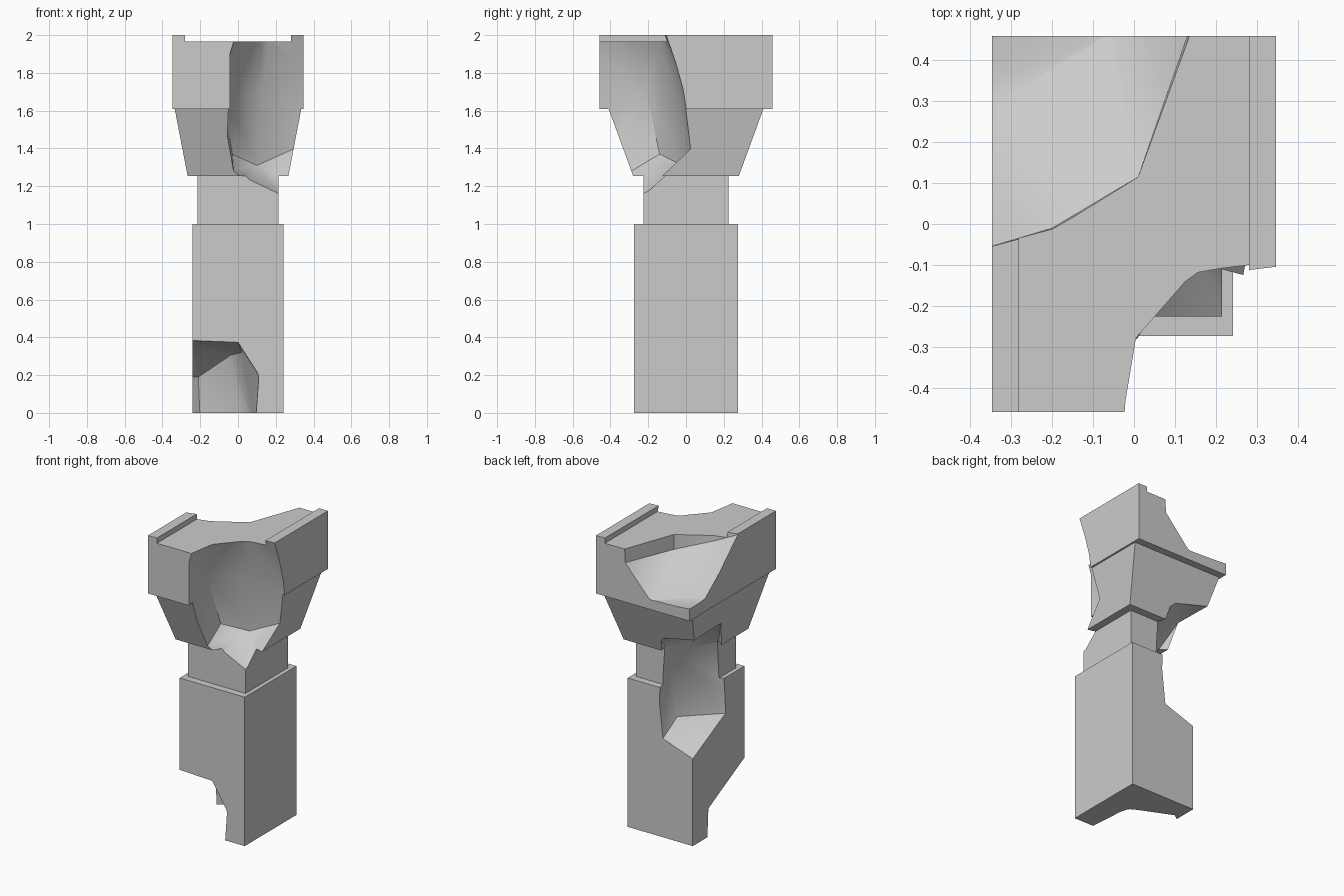
import bpy, bmesh, math


def finish(name, bm):
    bmesh.ops.recalc_face_normals(bm, faces=bm.faces[:])
    me = bpy.data.meshes.new(name)
    bm.to_mesh(me)
    bm.free()
    ob = bpy.data.objects.new(name, me)
    bpy.context.collection.objects.link(ob)
    return ob


def stacked_block(name, rings):
    """Rectangular rings (half x, half y, z) joined into a closed solid."""
    bm = bmesh.new()
    loops = [[bm.verts.new((sx * hx, sy * hy, z))
              for sx, sy in ((-1, -1), (1, -1), (1, 1), (-1, 1))]
             for hx, hy, z in rings]
    for a, b in zip(loops, loops[1:]):
        for i in range(4):
            j = (i + 1) % 4
            bm.faces.new((a[i], a[j], b[j], b[i]))
    bm.faces.new(loops[0][::-1])
    bm.faces.new(loops[-1])
    return finish(name, bm)


def chip(name, points):
    """Convex chunk that is knocked out of the pillar."""
    bm = bmesh.new()
    for p in points:
        bm.verts.new(p)
    bmesh.ops.convex_hull(bm, input=bm.verts[:])
    loose = [v for v in bm.verts if not v.link_faces]
    bmesh.ops.delete(bm, geom=loose, context='VERTS')
    return finish(name, bm)


# Pillar: shaft, neck, flared capital and cap block
pillar = stacked_block("broken_pillar", [
    (0.242, 0.274, 0), (0.242, 0.274, 1.0),
    (0.215, 0.226, 1.0), (0.215, 0.226, 1.255),
    (0.267, 0.28, 1.255), (0.335, 0.41, 1.61),
    (0.347, 0.459, 1.61), (0.347, 0.459, 2.0)])

# Channel between the two top rails
channel = stacked_block("channel_cutter", [(0.281, 0.6, 1.965), (0.281, 0.6, 2.2)])

# Front right chunk of the capital
front_chip = chip("capital_front_chip", [
    (-0.01, -0.47, 2.01), (0.02, -0.29, 2.01), (0.16, -0.13, 2.01), (0.5, -0.09, 2.01),
    (-0.02, -0.60, 2.01), (0.5, -0.60, 2.01),
    (-0.04, -0.47, 1.68), (-0.085, -0.21, 1.70), (0.13, -0.05, 1.70), (0.5, 0.01, 1.72),
    (-0.05, -0.41, 1.55), (-0.03, -0.14, 1.37), (0.10, -0.02, 1.31), (0.30, 0.025, 1.40),
    (-0.01, -0.59, 1.10), (0.445, -0.56, 0.90), (0.5, 0.04, 1.47)])

# Back left bowl in the top of the cap
top_chip = chip("cap_top_chip", [
    (0.14, 0.50, 2.05), (0.135, 0.458, 1.97), (0.01, 0.115, 2.0), (-0.2, -0.015, 2.0),
    (-0.28, -0.02, 2.0), (-0.36, -0.058, 2.0), (-0.5, -0.06, 2.05), (-0.5, 0.6, 2.05),
    (0.13, 0.458, 1.875), (0.01, 0.115, 1.865), (-0.2, -0.01, 1.93),
    (-0.048, 0.47, 1.675), (-0.05, 0.6, 1.67), (-0.345, 0.29, 1.70),
    (-0.5, 0.29, 1.70), (-0.5, 0.6, 1.70)])

# Back left hollow through the neck
neck_chip = chip("neck_chip", [
    (-0.03, 0.135, 0.76), (-0.25, -0.08, 0.76), (-0.02, 0.28, 0.66), (-0.25, 0.28, 0.58),
    (0.0, 0.28, 1.0), (0.03, 0.135, 1.19), (-0.24, -0.055, 1.02), (-0.22, -0.03, 1.25),
    (-0.04, 0.34, 1.36), (-0.27, 0.30, 1.42), (-0.30, 0.06, 1.43),
    (-0.45, 0.45, 0.47), (-0.42, 0.45, 1.44), (-0.42, 0.0, 0.72), (-0.02, 0.42, 0.6)])

# Front left chunk of the foot
foot_chip = chip("foot_chip", [
    (0.095, -0.30, -0.05), (0.07, 0.03, -0.05), (-0.20, 0.15, -0.05), (-0.25, 0.11, -0.05),
    (0.112, -0.29, 0.20), (0.0, -0.28, 0.375), (-0.25, -0.28, 0.385),
    (0.02, -0.06, 0.32), (-0.04, 0.01, 0.305), (-0.21, 0.13, 0.19), (-0.25, 0.097, 0.182),
    (0.095, -0.45, -0.05), (-0.4, -0.45, -0.05), (-0.4, 0.0, -0.05),
    (-0.4, 0.0, 0.18), (-0.4, -0.4, 0.39), (0.0, -0.4, 0.38)])

# Carve the pillar
bpy.context.view_layer.objects.active = pillar
pillar.select_set(True)
for cutter in (channel, front_chip, top_chip, neck_chip, foot_chip):
    mod = pillar.modifiers.new(cutter.name, 'BOOLEAN')
    mod.operation = 'DIFFERENCE'
    mod.solver = 'EXACT'
    mod.object = cutter
    bpy.ops.object.modifier_apply(modifier=mod.name)
    bpy.data.objects.remove(cutter)

bpy.ops.object.shade_smooth_by_angle(angle=math.radians(38))
